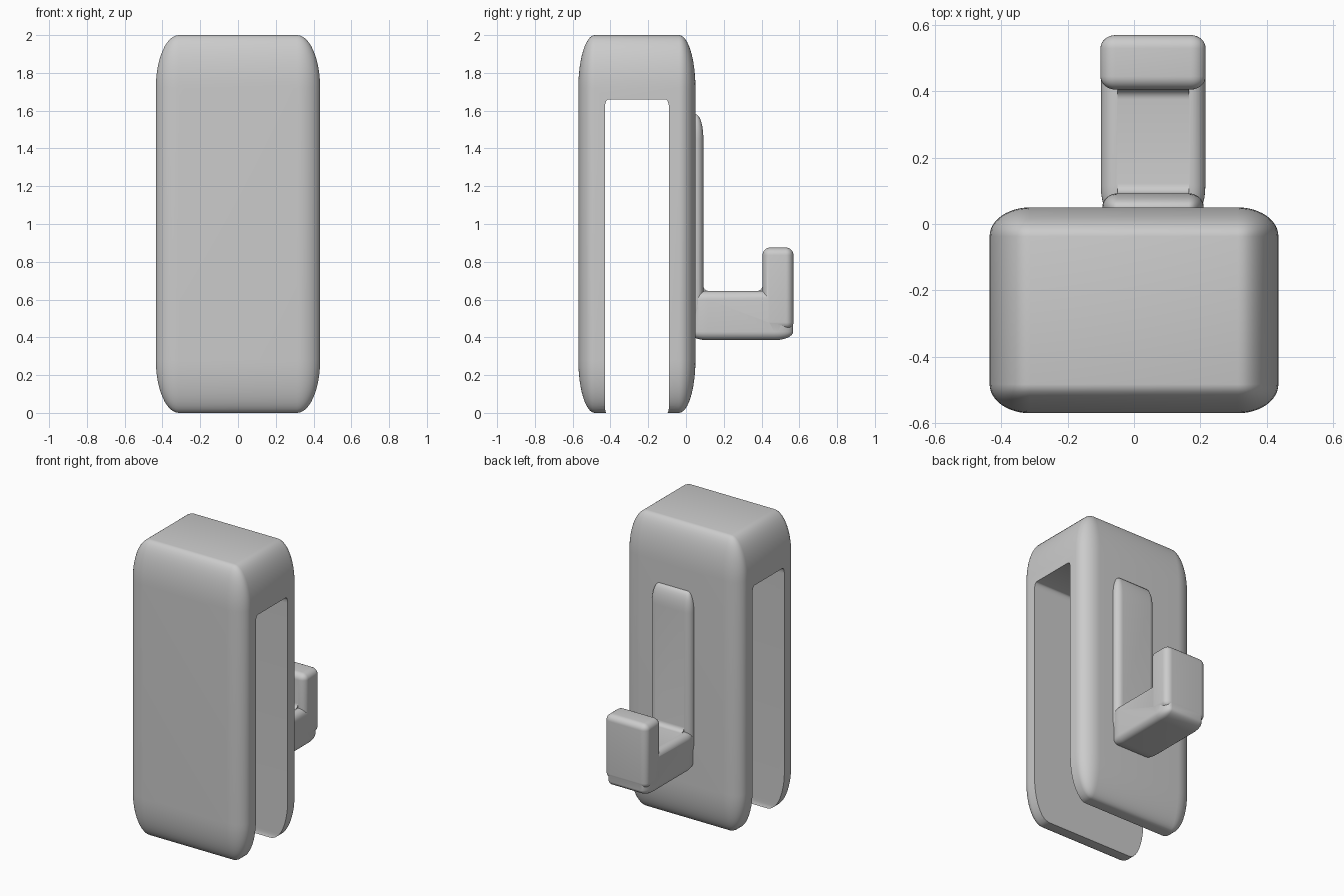
import bpy, bmesh, math
from mathutils import Vector

default = bpy.data.objects.get("Cube")
if default:
    bpy.data.objects.remove(default, do_unlink=True)

# Single grey plastic
grey = bpy.data.materials.new("grey plastic")
grey.use_nodes = True
grey.diffuse_color = (0.6, 0.6, 0.6, 1)
grey.node_tree.nodes["Principled BSDF"].inputs["Base Color"].default_value = (0.6, 0.6, 0.6, 1)


def add_object(name, bm):
    bmesh.ops.recalc_face_normals(bm, faces=bm.faces)
    mesh = bpy.data.meshes.new(name)
    bm.to_mesh(mesh)
    bm.free()
    mesh.materials.append(grey)
    obj = bpy.data.objects.new(name, mesh)
    bpy.context.collection.objects.link(obj)
    return obj


def rounded_box(name, low, high, radii, segments=8):
    """Box between two corners, its edges rounded by a radius per axis."""
    low, high, radii = Vector(low), Vector(high), Vector(radii)
    size, centre = high - low, (low + high) / 2
    bm = bmesh.new()
    bmesh.ops.create_cube(bm, size=1)
    for v in bm.verts:
        v.co = Vector(c * s / r for c, s, r in zip(v.co, size, radii))
    bmesh.ops.bevel(bm, geom=bm.edges[:], offset=1, segments=segments,
                    profile=0.5, affect='EDGES', clamp_overlap=True)
    for v in bm.verts:
        v.co = Vector(c * r for c, r in zip(v.co, radii)) + centre
    return add_object(name, bm)


def fillet(name, y, z, radius, side, x0, x1):
    """Concave strip in the inner corner at y, z; side is its y direction."""
    pts = [(y - side * 0.02, z - 0.02), (y + side * radius, z - 0.02)]
    for i in range(7):
        a = i / 6 * math.pi / 2
        pts.append((y + side * radius * (1 - math.sin(a)),
                    z + radius * (1 - math.cos(a))))
    pts.append((y - side * 0.02, z + radius))
    bm = bmesh.new()
    face = bm.faces.new([bm.verts.new((x0, py, pz)) for py, pz in pts])
    grown = bmesh.ops.extrude_face_region(bm, geom=[face])["geom"]
    bmesh.ops.translate(bm, vec=(x1 - x0, 0, 0),
                        verts=[g for g in grown if isinstance(g, bmesh.types.BMVert)])
    return add_object(name, bm)


def combine(target, others, operation):
    """Apply booleans and drop the helper objects."""
    bpy.context.view_layer.objects.active = target
    for other in others:
        other.hide_render = True
        mod = target.modifiers.new("combine", 'BOOLEAN')
        mod.operation, mod.object, mod.solver = operation, other, 'EXACT'
        bpy.ops.object.modifier_apply(modifier=mod.name)
        bpy.data.objects.remove(other, do_unlink=True)


def smooth(obj):
    bpy.ops.object.select_all(action='DESELECT')
    obj.select_set(True)
    bpy.context.view_layer.objects.active = obj
    bpy.ops.object.shade_smooth_by_angle(angle=math.radians(30))


# Clip body with a slot open at the sides and bottom
body = rounded_box("clip_body", (-0.435, -0.57, 0), (0.435, 0.05, 2), (0.122, 0.087, 0.28), 12)
slot = rounded_box("slot_cutter", (-0.8, -0.43, -0.01), (0.8, -0.09, 1.66), (0.05, 0.02, 0.045), 5)
combine(body, [slot], 'DIFFERENCE')
smooth(body)

# Hook: back plate, arm and upturned tip joined in one piece
hook = rounded_box("hook", (-0.1, 0.015, 0.385), (0.215, 0.567, 0.645), (0.045, 0.1, 0.045))
plate = rounded_box("hook_plate", (-0.095, -0.03, 0.45), (0.21, 0.092, 1.58), (0.045, 0.04, 0.13))
tip = rounded_box("hook_tip", (-0.101, 0.405, 0.44), (0.216, 0.569, 0.875), (0.045, 0.04, 0.04))
inner = fillet("plate_fillet", 0.092, 0.645, 0.03, 1, -0.05, 0.165)
outer = fillet("tip_fillet", 0.405, 0.645, 0.03, -1, -0.05, 0.165)
combine(hook, [plate, tip, inner, outer], 'UNION')
smooth(hook)
